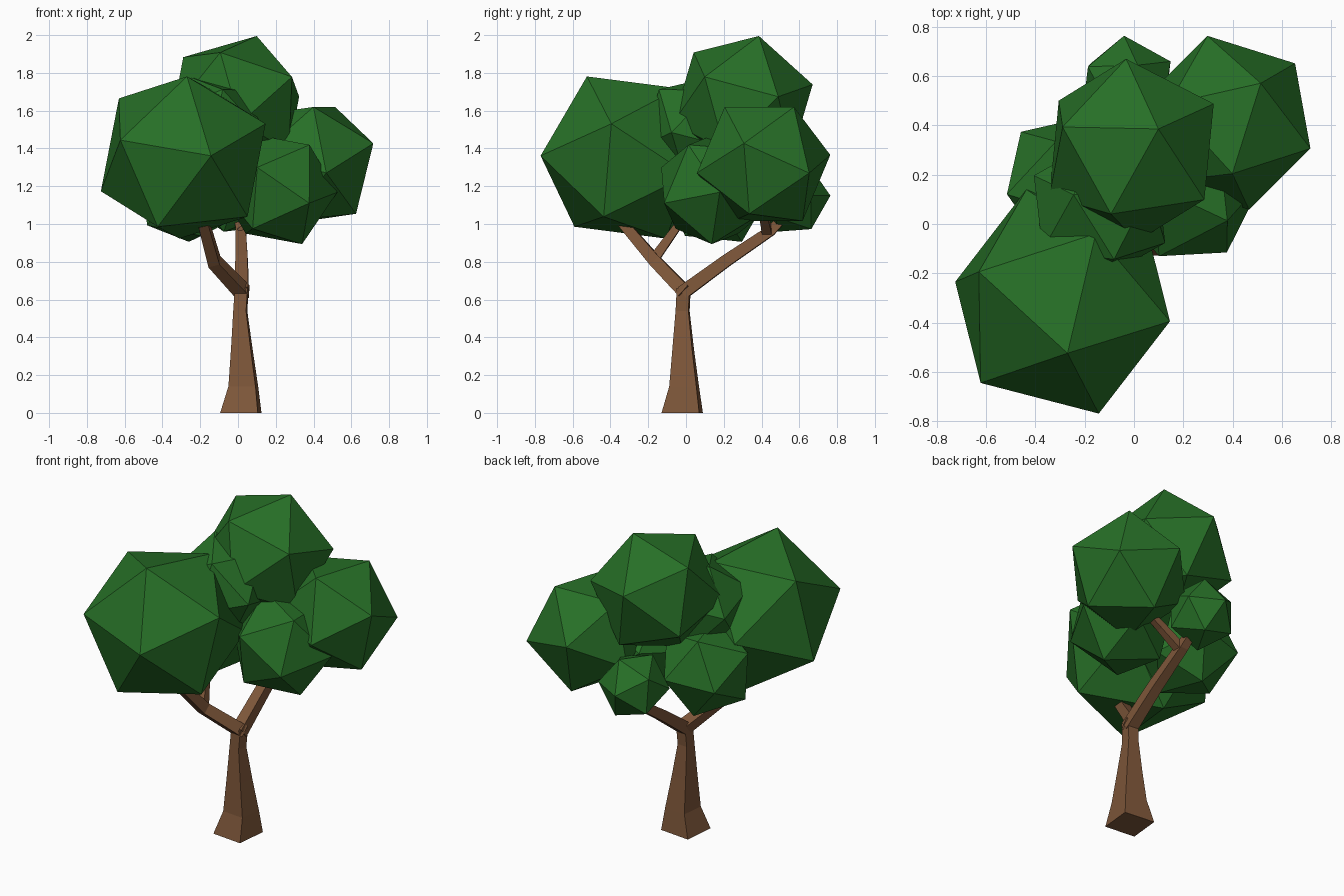
import bpy, bmesh
from mathutils import Vector, Matrix

if "Cube" in bpy.data.objects:
    bpy.data.objects.remove(bpy.data.objects["Cube"])


def material(name, color):
    m = bpy.data.materials.new(name)
    m.diffuse_color = color
    m.use_nodes = True
    m.node_tree.nodes["Principled BSDF"].inputs["Base Color"].default_value = m.diffuse_color
    return m


LEAF = material("leaf_green", (0.02, 0.16, 0.02, 1))
BARK = material("bark_brown", (0.21, 0.095, 0.042, 1))


def finish(bm, name, mat):
    bmesh.ops.recalc_face_normals(bm, faces=bm.faces[:])
    me = bpy.data.meshes.new(name)
    bm.to_mesh(me)
    bm.free()
    me.materials.append(mat)
    ob = bpy.data.objects.new(name, me)
    bpy.context.collection.objects.link(ob)
    return ob


def frame(a, b):
    """Orthonormal basis whose first axis is a and whose second leans to b."""
    a = Vector(a).normalized()
    b = Vector(b)
    b = (b - a * b.dot(a)).normalized()
    return Matrix((a, b, a.cross(b))).transposed()


def clump(name, centre, radius, corner, next_corner):
    """Icosahedron turned so two neighbouring corners point in given directions."""
    bm = bmesh.new()
    bmesh.ops.create_icosphere(bm, subdivisions=1, radius=radius)
    bm.verts.ensure_lookup_table()
    v = bm.verts[0]
    n = v.link_edges[0].other_vert(v)
    turn = frame(corner, next_corner) @ frame(v.co, n.co).transposed()
    bm.transform(Matrix.Translation(centre) @ turn.to_4x4())
    finish(bm, name, LEAF)


def limb(name, stations):
    """Square section swept along (x, y, z, half width) stations."""
    bm = bmesh.new()
    pts = [Vector(s[:3]) for s in stations]
    rings = []
    for i, (p, s) in enumerate(zip(pts, stations)):
        t = pts[min(i + 1, len(pts) - 1)] - pts[max(i - 1, 0)]
        if name == "trunk":
            t = Vector((0, 0, 1))
        f = frame(t, (1, -0.1, 0))
        u, w = f.col[1] * s[3], f.col[2] * s[3]
        rings.append([bm.verts.new(p + u * a + w * b)
                      for a, b in ((1, 1), (-1, 1), (-1, -1), (1, -1))])
    for r, q in zip(rings, rings[1:]):
        for k in range(4):
            j = (k + 1) % 4
            bm.faces.new((r[k], r[j], q[j], q[k]))
    bm.faces.new(rings[0])
    bm.faces.new(rings[-1])
    finish(bm, name, BARK)


# Trunk and forked branches
limb("trunk", [(0.015, -0.02, 0, 0.10), (0.028, -0.01, 0.14, 0.072),
               (0.02, -0.015, 0.34, 0.052), (0.012, -0.018, 0.54, 0.034),
               (0.02, -0.012, 0.66, 0.034)])
limb("front_branch", [(0.03, 0.0, 0.635, 0.036), (-0.125, -0.16, 0.80, 0.032),
                      (-0.18, -0.33, 1.0, 0.027), (-0.2, -0.36, 1.1, 0.025)])
limb("front_twig", [(-0.13, -0.165, 0.82, 0.026), (-0.19, -0.05, 0.98, 0.02),
                    (-0.21, 0.0, 1.08, 0.018)])
limb("back_branch", [(0.02, -0.02, 0.635, 0.036), (0.02, 0.22, 0.81, 0.032),
                     (0.015, 0.45, 0.965, 0.027), (0.0, 0.54, 1.06, 0.022)])
limb("back_twig", [(0.015, 0.43, 0.955, 0.026), (0.14, 0.41, 1.06, 0.022),
                   (0.28, 0.40, 1.16, 0.018)])

# Leaf clumps
clump("front_clump", (-0.29, -0.315, 1.352), 0.478, (0.02, -0.21, 0.43), (0.145, -0.45, 0.013))
clump("crown_clump", (-0.01, 0.30, 1.636), 0.385, (0.109, 0.086, 0.359), (-0.083, -0.257, 0.269))
clump("right_clump", (0.383, 0.411, 1.318), 0.366, (0.132, 0.161, 0.302), (0.017, -0.205, 0.302))
clump("low_right_clump", (0.21, 0.145, 1.184), 0.318, (0.168, -0.262, -0.074), (0.165, -0.13, 0.226))
clump("small_back_clump", (-0.03, 0.56, 1.14), 0.205, (-0.01, 0.20, 0.01), (0.06, 0.11, -0.17))
clump("left_clump", (-0.255, 0.165, 1.17), 0.295, (-0.205, 0.21, -0.04), (-0.27, -0.02, 0.12))
clump("middle_clump", (-0.14, 0.06, 1.5), 0.30, (-0.107, 0.06, 0.28), (0.06, -0.2, 0.2))
